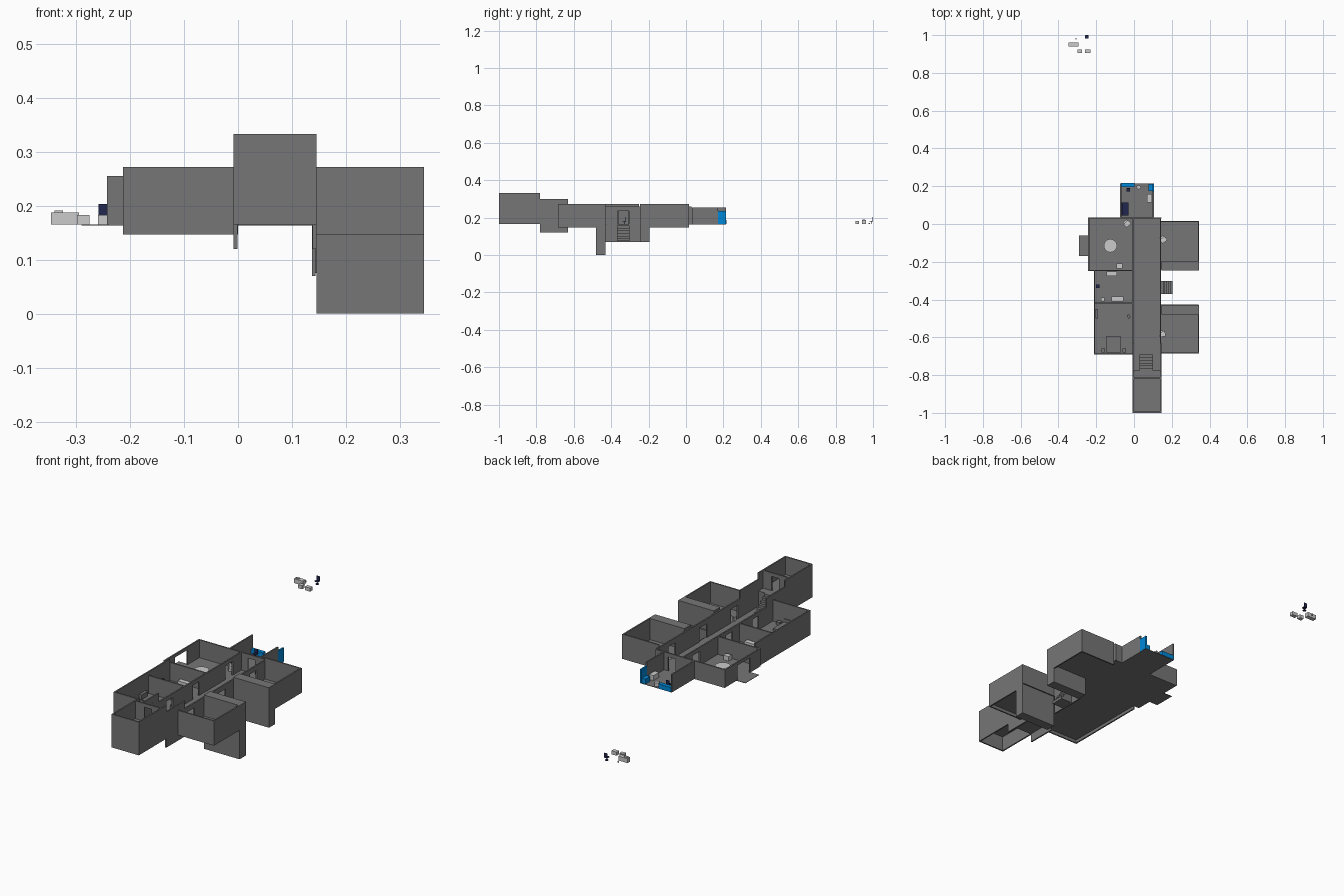
import bpy
from math import radians, cos, sin, pi


def material(name, rgb):
    m = bpy.data.materials.new(name)
    m.diffuse_color = (*rgb, 1)
    return m


DARK = material("dark_grey", (0.18, 0.18, 0.18))
BLUE = material("blue", (0.0, 0.25, 0.7))
NAVY = material("navy", (0.015, 0.02, 0.08))
F = 0.165          # main floor level
T = 0.007          # wall thickness


def finish(ob, name, mat):
    ob.name = name
    if mat:
        ob.data.materials.append(mat)
    return ob


def box(name, x0, x1, y0, y1, z0, z1, mat=None, rot=0):
    bpy.ops.mesh.primitive_cube_add(size=1, location=((x0+x1)/2, (y0+y1)/2, (z0+z1)/2),
                                    rotation=(0, 0, radians(rot)))
    ob = bpy.context.object
    ob.scale = (x1-x0, y1-y0, z1-z0)
    return finish(ob, name, mat)


def cyl(name, x, y, r, z0, z1, mat=None, n=24):
    bpy.ops.mesh.primitive_cylinder_add(vertices=n, radius=r, depth=z1-z0,
                                        location=(x, y, (z0+z1)/2))
    return finish(bpy.context.object, name, mat)


def wall(name, axis, pos, a, b, z0, z1, doors=()):
    """Wall running along an axis from a to b; doors are (start, end, top)."""
    def piece(s, e, lo, hi):
        if e - s < 1e-5 or hi - lo < 1e-5:
            return
        if axis == 'x':
            box(name, s, e, pos, pos+T, lo, hi, DARK)
        else:
            box(name, pos, pos+T, s, e, lo, hi, DARK)
    cur = a
    for s, e, top in sorted(doors):
        piece(cur, s, z0, z1)
        piece(s, e, z0, F)
        piece(s, e, top, z1)
        cur = e
    piece(cur, b, z0, z1)


def floor(name, x0, x1, y0, y1, z=F):
    box(name, x0, x1, y0, y1, z-0.002, z, DARK)


def office_chair(x, y, back=1):
    cyl("chair_base", x, y, 0.009, F, F+0.002, NAVY, 10)
    cyl("chair_post", x, y, 0.002, F, F+0.014, NAVY, 8)
    box("chair_seat", x-0.009, x+0.009, y-0.009, y+0.009, F+0.014, F+0.018, NAVY)
    box("chair_back", x-0.008, x+0.008, y+back*0.008-0.002, y+back*0.008+0.002,
        F+0.018, F+0.038, NAVY)


def armchair(x, y, rot):
    r = radians(rot)
    box("armchair_seat", x-0.012, x+0.012, y-0.012, y+0.012, F, F+0.012, None, rot)
    bx, by = x-sin(r)*0.017, y+cos(r)*0.017
    box("armchair_back", bx-0.012, bx+0.012, by-0.005, by+0.005, F, F+0.028, None, rot)
    for s in (-1, 1):
        ax, ay = x+cos(r)*s*0.014, y+sin(r)*s*0.014
        box("armchair_arm", ax-0.002, ax+0.002, ay-0.012, ay+0.012, F, F+0.018, None, rot)


H = 0.272          # wall top of most rooms
# Floors
floor("hall_floor", 0, 0.14, -0.78, 0.035)
floor("large_left_room_floor", -0.24, 0, -0.25, 0.035)
floor("left_rooms_floor", -0.21, 0, -0.69, -0.25)
floor("back_room_floor", -0.07, 0.105, 0.035, 0.215)
floor("balcony_floor", -0.29, -0.24, -0.17, -0.06)
floor("right_back_room_floor", 0.14, 0.342, -0.24, 0.015)
floor("right_front_room_floor", 0.14, 0.342, -0.68, -0.425)

# Left rooms
wall("left_room_outer_wall", 'y', -0.213, -0.69, -0.25, 0.147, H)
wall("left_room_front_wall", 'x', -0.69, -0.213, 0, 0.147, H)
wall("left_room_partition", 'x', -0.423, -0.213, 0, F, 0.255)
wall("large_room_partition", 'x', -0.25, -0.243, 0, F, 0.255)
wall("large_room_outer_wall", 'y', -0.243, -0.25, 0.035, F, 0.255, [(-0.165, -0.065, 0.24)])
wall("back_partition", 'x', 0.028, -0.243, 0.145, F, 0.255, [(0.035, 0.075, 0.235)])

# Hall side walls
wall("hall_left_wall", 'y', -0.008, -0.63, 0.03, F, 0.255,
     [(-0.57, -0.52, 0.235), (-0.36, -0.31, 0.235), (-0.1, -0.04, 0.235)])
wall("hall_right_wall", 'y', 0.137, -0.63, 0.03, F, 0.26,
     [(-0.61, -0.555, 0.235), (-0.365, -0.305, 0.235), (-0.11, -0.055, 0.235)])
box("entrance_foundation", 0.137, 0.144, -0.43, -0.24, 0.07, F, DARK)
for x in (-0.008, 0.138):
    wall("stair_hall_wall", 'y', x, -0.78, -0.63, 0.12, 0.30)
    wall("front_room_side_wall", 'y', x, -1.0, -0.78, F, 0.333)

# Raised front room with its inner stairs
floor("front_room_floor", -0.008, 0.145, -1.0, -0.78, 0.243)
wall("front_room_front_wall", 'x', -1.0, -0.008, 0.145, F, 0.333)
wall("front_room_partition", 'x', -0.82, 0, 0.14, 0.243, 0.333, [(0.05, 0.09, 0.315)])
wall("front_room_riser", 'x', -0.782, 0, 0.14, F, 0.243)
for i in range(6):
    box("inner_step", 0.03, 0.10, -0.78, -0.69-i*0.015, F+i*0.013, F+(i+1)*0.013, DARK)

# Right rooms: three thin walls and one thick wall that reaches down
wall("right_front_room_front", 'x', -0.685, 0.14, 0.345, 0.147, H)
wall("right_front_room_side", 'y', 0.338, -0.685, -0.475, 0.147, H)
box("right_front_thick_wall", 0.145, 0.345, -0.48, -0.43, 0, H, DARK)
wall("right_back_room_back", 'x', 0.01, 0.14, 0.345, 0.147, H)
wall("right_back_room_side", 'y', 0.338, -0.2, 0.015, 0.147, H)
box("right_back_thick_wall", 0.145, 0.345, -0.245, -0.195, 0.07, H, DARK)

# Entrance stairs
for i in range(6):
    box("entrance_step", 0.144, 0.205-i*0.01, -0.37, -0.302,
        0.075+i*0.014, 0.075+(i+1)*0.014, DARK)

# Back room, open to the rear
wall("back_room_left_wall", 'y', -0.073, 0.035, 0.215, F, 0.255)
wall("back_room_right_wall", 'y', 0.098, 0.035, 0.172, F, 0.255)
box("tall_blue_panel", 0.098, 0.106, 0.17, 0.215, F, 0.235, BLUE)
box("blue_cabinet", 0.078, 0.098, 0.175, 0.213, F, 0.19, BLUE)
box("low_blue_bench", -0.068, 0.003, 0.197, 0.217, F, 0.188, BLUE)
box("navy_couch", -0.062, -0.028, 0.045, 0.115, F, 0.178, NAVY)
box("navy_couch_back", -0.066, -0.058, 0.045, 0.115, F, 0.192, NAVY)
office_chair(-0.03, 0.18)
box("back_room_cabinet", 0.07, 0.094, 0.115, 0.16, F, 0.19)
box("back_room_stool", 0.015, 0.035, 0.185, 0.205, F, 0.183, None, 20)

# Large left room
cyl("round_table_top", -0.125, -0.115, 0.035, 0.184, 0.188, None, 32)
cyl("round_table_leg", -0.125, -0.115, 0.005, F, 0.184, None, 12)
box("sideboard", -0.092, -0.062, -0.235, -0.21, F, 0.188)

# Armchairs
armchair(-0.035, 0.0, 40)
armchair(0.157, -0.085, 35)
armchair(0.15, -0.585, 5)

# Middle left room
box("wall_desk", -0.145, -0.09, -0.275, -0.252, F, 0.188)
box("long_counter", -0.12, -0.055, -0.41, -0.385, F, 0.188)
box("small_cabinet", -0.175, -0.155, -0.41, -0.39, F, 0.183)
office_chair(-0.192, -0.33)

# Front left room
box("bed", -0.145, -0.072, -0.68, -0.592, F, 0.18, DARK)
box("bed_headboard", -0.145, -0.072, -0.684, -0.678, F, 0.195, DARK)
for x in (-0.163, -0.052):
    box("nightstand", x-0.01, x+0.01, -0.68, -0.66, F, 0.18, DARK)
box("dresser", -0.204, -0.19, -0.5, -0.45, F, 0.19, DARK)
box("wall_stool", -0.035, -0.02, -0.5, -0.48, F, 0.18, DARK, 25)

# Detached furniture behind the building
box("loose_desk", -0.346, -0.295, 0.94, 0.962, F, 0.187)
box("loose_desk_top", -0.34, -0.324, 0.945, 0.957, 0.187, 0.191)
box("loose_cabinet", -0.298, -0.275, 0.905, 0.925, F, 0.183)
box("loose_box", -0.259, -0.23, 0.905, 0.925, F, 0.183)
cyl("loose_stool", -0.307, 0.98, 0.004, F, 0.172, None, 10)
office_chair(-0.25, 0.99)
